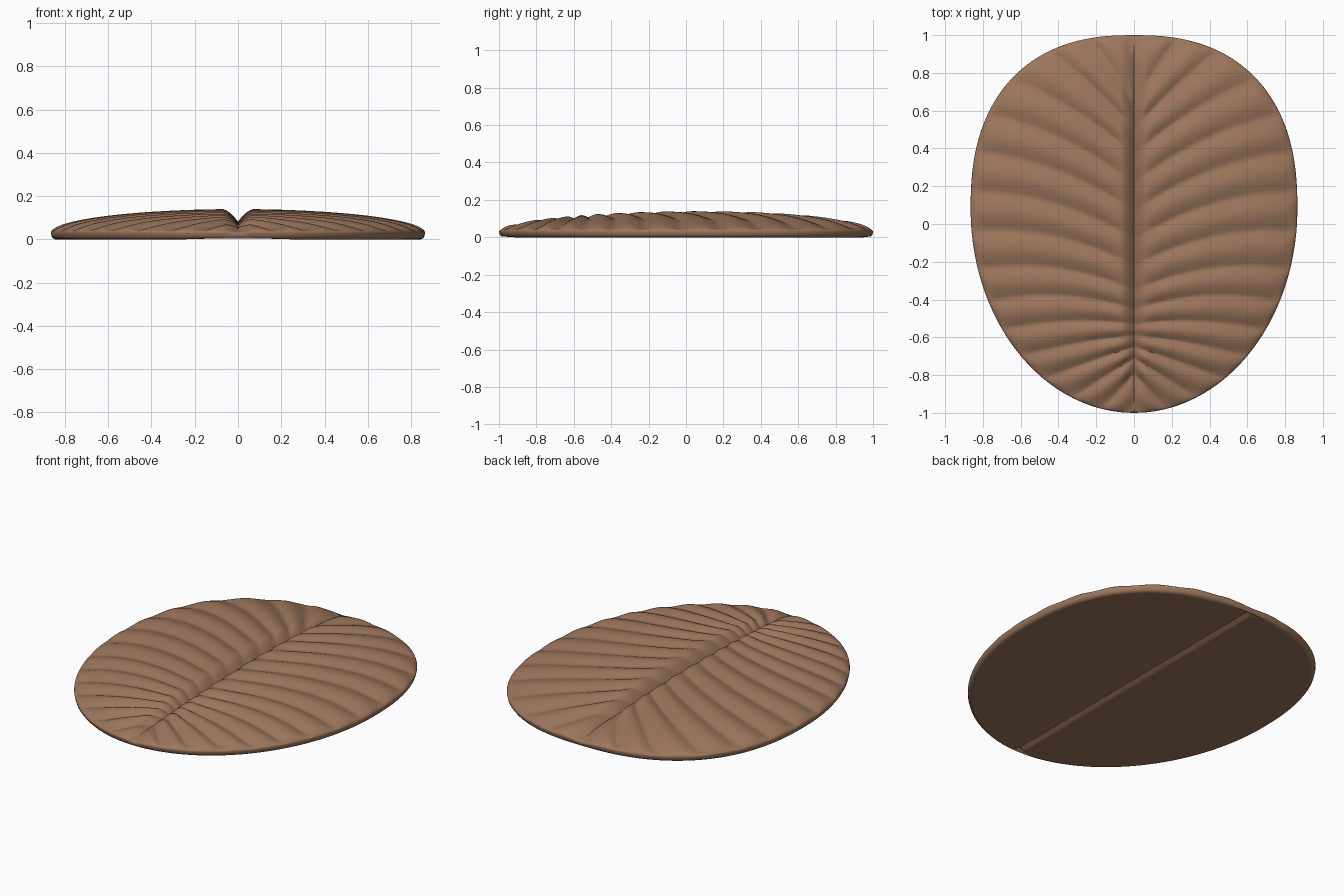
import bpy, bmesh, math

cube = bpy.data.objects.get("Cube")
if cube:
    bpy.data.objects.remove(cube)

HALF_WIDTH, MID_Y = 0.865, 0.08
STEPS, COLS = 12, 44

# Each vein: height where it leaves the midrib, height where it meets the rim
VEINS = [(-1, -1), (-.79, -.98), (-.71, -.92), (-.65, -.82), (-.59, -.7),
         (-.53, -.56), (-.45, -.41), (-.35, -.24), (-.22, -.04), (-.08, .17),
         (.07, .38), (.22, .58), (.37, .77), (.5, .92), (.64, .985), (1, 1)]


def half(y):
    """Length and roundness of the outline above or below the widest line."""
    return (1 - MID_Y, 2.4) if y > MID_Y else (1 + MID_Y, 2.0)


def rim_x(y):
    length, power = half(y)
    return HALF_WIDTH * max(0, 1 - (abs(y - MID_Y) / length) ** power) ** (1 / power)


def dome(x, y):
    length, power = half(y)
    r = (x / HALF_WIDTH) ** power + (abs(y - MID_Y) / length) ** power
    return math.sqrt(max(0, 1 - r ** (2 / power)))


def smooth(t):
    t = min(1, max(0, t))
    return t * t * (3 - 2 * t)


def vein_point(t, v):
    """Point on a curved line from the midrib (v=0) to the rim (v=1)."""
    i = min(int(t), len(VEINS) - 2)
    f = t - i
    start, end = (a + (b - a) * f for a, b in zip(VEINS[i], VEINS[i + 1]))
    x = rim_x(end)
    lift = 0.13 * (x / HALF_WIDTH) ** 2 * smooth((end + 1) / 0.7)
    bend = (start + end) / 2 + lift
    return x * v, (1 - v) ** 2 * start + 2 * v * (1 - v) * bend + v * v * end


def top_z(x, y, t, v):
    d = dome(x, y)
    valley = 1 - abs(math.sin(math.pi * t)) ** 1.2
    crease = 0.02 * valley * smooth(d / 0.4) * (0.3 + 0.7 * smooth(v / 0.2))
    groove = 0.058 * d * max(0, 1 - x / 0.07) ** 1.6
    return 0.03 + 0.11 * d - crease - groove


def under_z(x):
    """Nearly flat base that rises gently to a narrow cleft on the midline."""
    return 0.012 * max(0, 1 - x / 0.3) ** 2 + 0.014 * max(0, 1 - x / 0.03)


# Half of the body: ribbed top, rounded rim, cleft base
bm = bmesh.new()
spread = [0.5 - 0.5 * math.cos(math.pi * c / COLS) for c in range(COLS + 1)]
rows = []
for k in range((len(VEINS) - 1) * STEPS + 1):
    t = k / STEPS
    ring = []
    for v in spread:
        x, y = vein_point(t, v)
        ring.append((x, y, top_z(x, y, t, v)))
    for scale, z in ((0.996, 0.014), (0.988, 0.004)):
        ring.append((x * scale, MID_Y + (y - MID_Y) * scale, z))
    for v in reversed(spread):
        x, y = vein_point(t, v)
        x, y = x * 0.975, MID_Y + (y - MID_Y) * 0.975
        ring.append((x, y, under_z(x)))
    rows.append([bm.verts.new(p) for p in ring])
for a, b in zip(rows, rows[1:]):
    for j in range(len(a) - 1):
        bm.faces.new((a[j], a[j + 1], b[j + 1], b[j]))
bmesh.ops.remove_doubles(bm, verts=bm.verts, dist=0.0003)
bmesh.ops.recalc_face_normals(bm, faces=bm.faces)
# The top must face upward
top = max(bm.faces, key=lambda f: f.calc_center_median().z)
if top.normal.z < 0:
    bmesh.ops.reverse_faces(bm, faces=bm.faces)

mesh = bpy.data.meshes.new("ribbed_leaf")
bm.to_mesh(mesh)
bm.free()
leaf = bpy.data.objects.new("ribbed_leaf", mesh)
bpy.context.collection.objects.link(leaf)

# Warm brown over the whole leaf
brown = bpy.data.materials.new("warm_brown")
brown.use_nodes = True
colour = (0.33, 0.18, 0.107, 1)
brown.diffuse_color = colour
brown.node_tree.nodes["Principled BSDF"].inputs["Base Color"].default_value = colour
mesh.materials.append(brown)

# Mirrored across the midrib
mirror = leaf.modifiers.new("mirror", "MIRROR")
mirror.use_clip = True
mirror.merge_threshold = 0.0005

bpy.context.view_layer.objects.active = leaf
leaf.select_set(True)
bpy.ops.object.modifier_apply(modifier="mirror")
bpy.ops.object.shade_smooth_by_angle(angle=math.radians(60))
